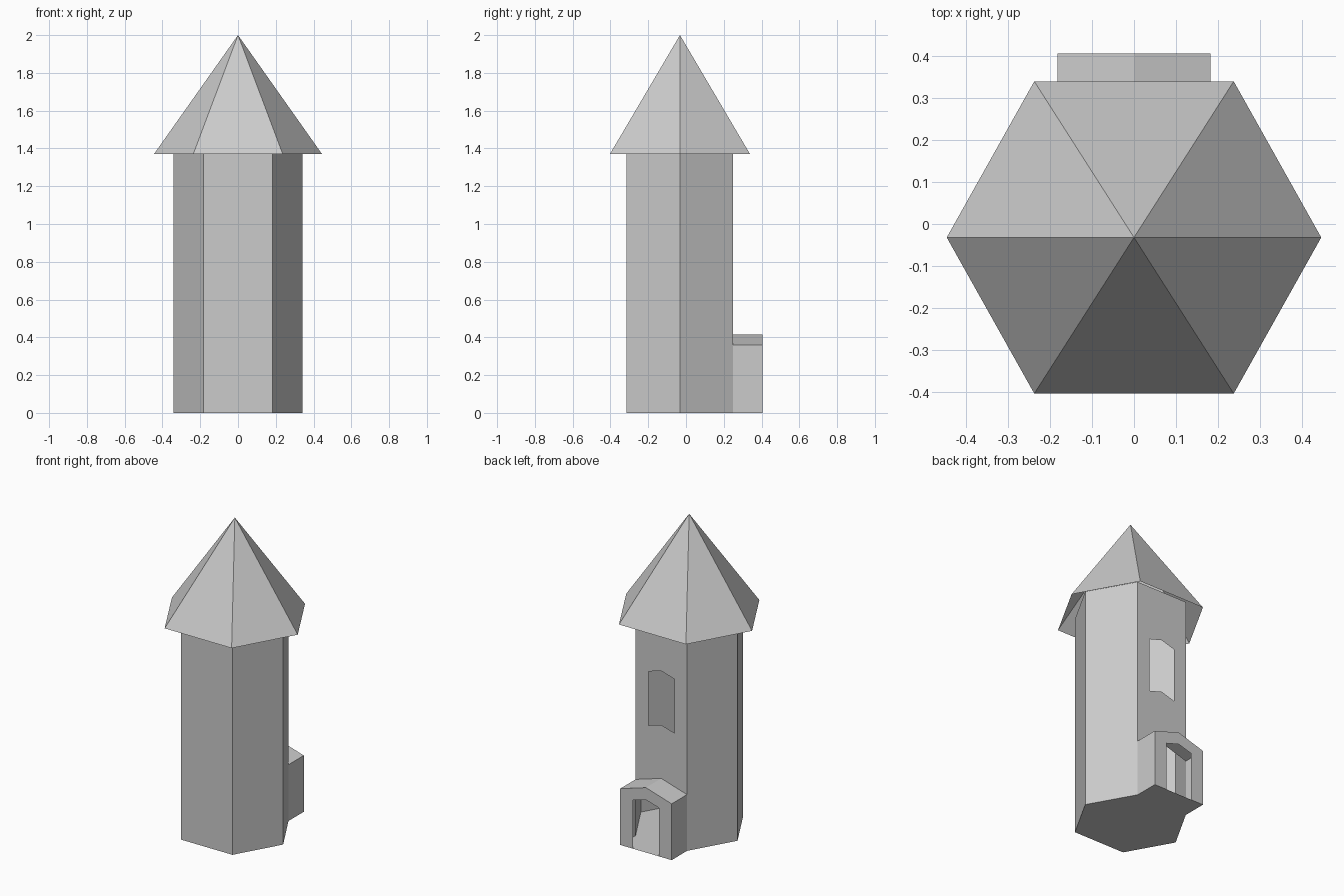
import bpy

if "Cube" in bpy.data.objects:
    bpy.data.objects.remove(bpy.data.objects["Cube"])

H = 1.425            # wall top, tucked under the roof
YC = -0.032          # centre line of tower and roof
YF, YB = -0.316, 0.25
W, R = 0.182, 0.342  # narrow and wide half widths of the hexagon
YP = 0.405           # porch front
EAVE, RIDGE = 0.36, 0.415
D, RISE = 0.092, 0.027   # half width and peak rise of openings


def half_shell(name, faces):
    """Thin shell from its x >= 0 half, mirrored across x."""
    verts, polys = [], []
    for f in faces:
        polys.append(list(range(len(verts), len(verts) + len(f))))
        verts += f
    me = bpy.data.meshes.new(name)
    me.from_pydata(verts, [], polys)
    ob = bpy.data.objects.new(name, me)
    bpy.context.collection.objects.link(ob)
    ob.modifiers.new("mirror", 'MIRROR').use_clip = True
    weld = ob.modifiers.new("weld", 'WELD')
    weld.merge_threshold = 0.0005
    return ob


def wall(a, b, h):
    return [(*a, 0), (*b, 0), (*b, h), (*a, h)]


def at_y(y, pts):
    return [(x, y, z) for x, z in pts]


# Hexagonal tower, hollow, with a peaked window and open into the porch
ring = [(0, YF), (W, YF), (R, YC), (W, YB)]
sill, head = 0.73, 1.075
faces = [wall(a, b, H) for a, b in zip(ring, ring[1:])]
faces.append(at_y(YB, [(W, EAVE), (0, RIDGE), (0, sill + RISE), (D, sill),
                       (D, head), (0, head + RISE), (0, H), (W, H)]))
faces.append([(x, y, 0) for x, y in [(0, YF), (0, YB)] + ring[:0:-1]])
half_shell("tower", faces)

# Gabled porch with a peaked doorway
half_shell("porch", [
    wall((W, YB), (W, YP), EAVE),
    [(W, YB, EAVE), (W, YP, EAVE), (0, YP, RIDGE), (0, YB, RIDGE)],
    at_y(YP, [(W, 0), (D, 0), (D, 0.31), (0, 0.31 + RISE), (0, RIDGE), (W, EAVE)]),
    [(0, YB, 0), (0, YP, 0), (W, YP, 0), (W, YB, 0)],
])

# Six-sided pointed roof, open underneath
rim = [(0, -0.403), (0.237, -0.403), (0.445, YC), (0.237, 0.339), (0, 0.339)]
half_shell("roof", [[(*a, 1.37), (*b, 1.37), (0, YC, 2.0)]
                    for a, b in zip(rim, rim[1:])])
